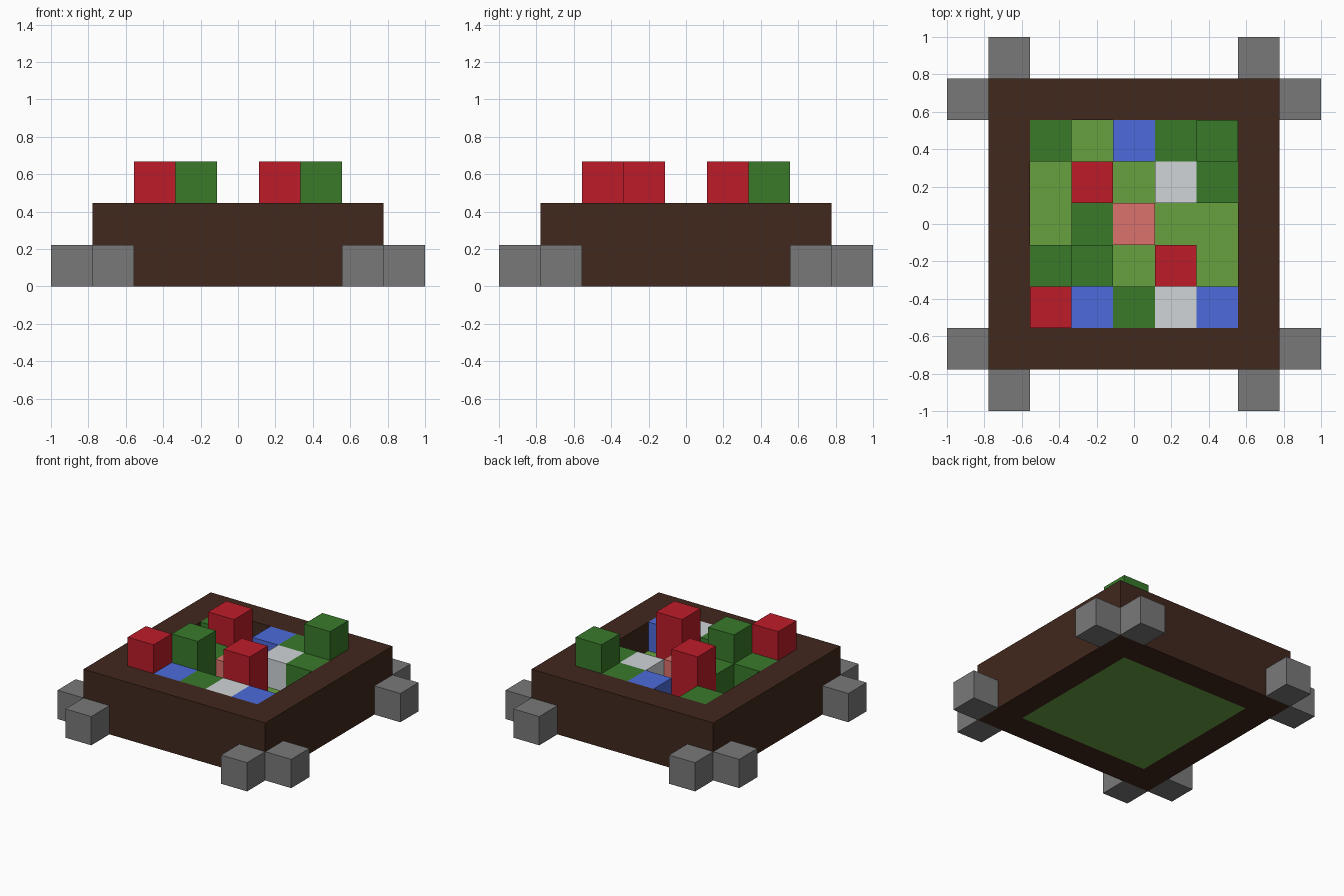
import bpy
import bmesh

old = bpy.data.objects.get("Cube")
if old:
    bpy.data.objects.remove(old, do_unlink=True)

U = 2 / 9  # edge of one block


def linear(c):
    c /= 255
    return c / 12.92 if c <= 0.04045 else ((c + 0.055) / 1.055) ** 2.4


def material(name, *rgb):
    colour = [linear(c) for c in rgb] + [1]
    m = bpy.data.materials.new(name)
    m.use_nodes = True
    m.diffuse_color = colour
    bsdf = next(n for n in m.node_tree.nodes if n.type == "BSDF_PRINCIPLED")
    bsdf.inputs["Base Color"].default_value = colour
    return m


wood = material("dark wood", 65, 40, 29)
stone = material("grey stone", 121, 121, 121)
grass = material("grass green", 104, 161, 64)
leaf = material("leaf green", 56, 122, 42)
red = material("red petals", 189, 28, 41)
blue = material("blue petals", 77, 107, 219)
white = material("white petals", 208, 213, 217)
pink = material("pink petals", 219, 114, 107)


def finish(bm, name, mat):
    bmesh.ops.recalc_face_normals(bm, faces=bm.faces)
    mesh = bpy.data.meshes.new(name)
    bm.to_mesh(mesh)
    bm.free()
    mesh.materials.append(mat)
    bpy.context.collection.objects.link(bpy.data.objects.new(name, mesh))


def block(name, mat, x, y, z, width=1, height=1):
    """Square block centred on cell (x, y), standing on level z."""
    bm = bmesh.new()
    bmesh.ops.create_cube(bm, size=1)
    for v in bm.verts:
        v.co.x = (v.co.x * width + x) * U
        v.co.y = (v.co.y * width + y) * U
        v.co.z = ((v.co.z + 0.5) * height + z) * U
    finish(bm, name, mat)


# Planter frame: square ring of four mitred sides, two blocks tall
bm = bmesh.new()
corners = [(-1, -1), (1, -1), (1, 1), (-1, 1)]
outer, inner = ([[bm.verts.new((x * r * U, y * r * U, z * U)) for x, y in corners]
                 for z in (0, 2)] for r in (3.5, 2.5))
for i in range(4):
    j = (i + 1) % 4
    section = (outer[0], outer[1], inner[1], inner[0])
    for a, b in zip(section, section[1:] + section[:1]):
        bm.faces.new((a[i], a[j], b[j], b[i]))
finish(bm, "planter_frame", wood)

# Soil bed inside the frame
block("grass_bed", grass, 0, 0, 0, width=5)

# Stones at the corners, two on each
for sx, side in ((-1, "right"), (1, "left")):
    for sy, end in ((-1, "front"), (1, "back")):
        block(f"{end}_{side}_side_stone", stone, sx * 4, sy * 3, 0)
        block(f"{end}_{side}_end_stone", stone, sx * 3, sy * 4, 0)

# Plants, back row first; capitals are two blocks tall, dots are bare grass
kinds = {"l": ("bush", leaf), "r": ("red_flower", red), "b": ("blue_flower", blue),
         "w": ("white_flower", white), "p": ("pink_flower", pink)}
rows = ["l.blL",
        ".R.wl",
        ".lp..",
        "lL.R.",
        "Rblwb"]
for r, row in enumerate(rows):
    for c, key in enumerate(row):
        if key != ".":
            name, mat = kinds[key.lower()]
            block(name, mat, c - 2, 2 - r, 1, height=2 if key.isupper() else 1)
